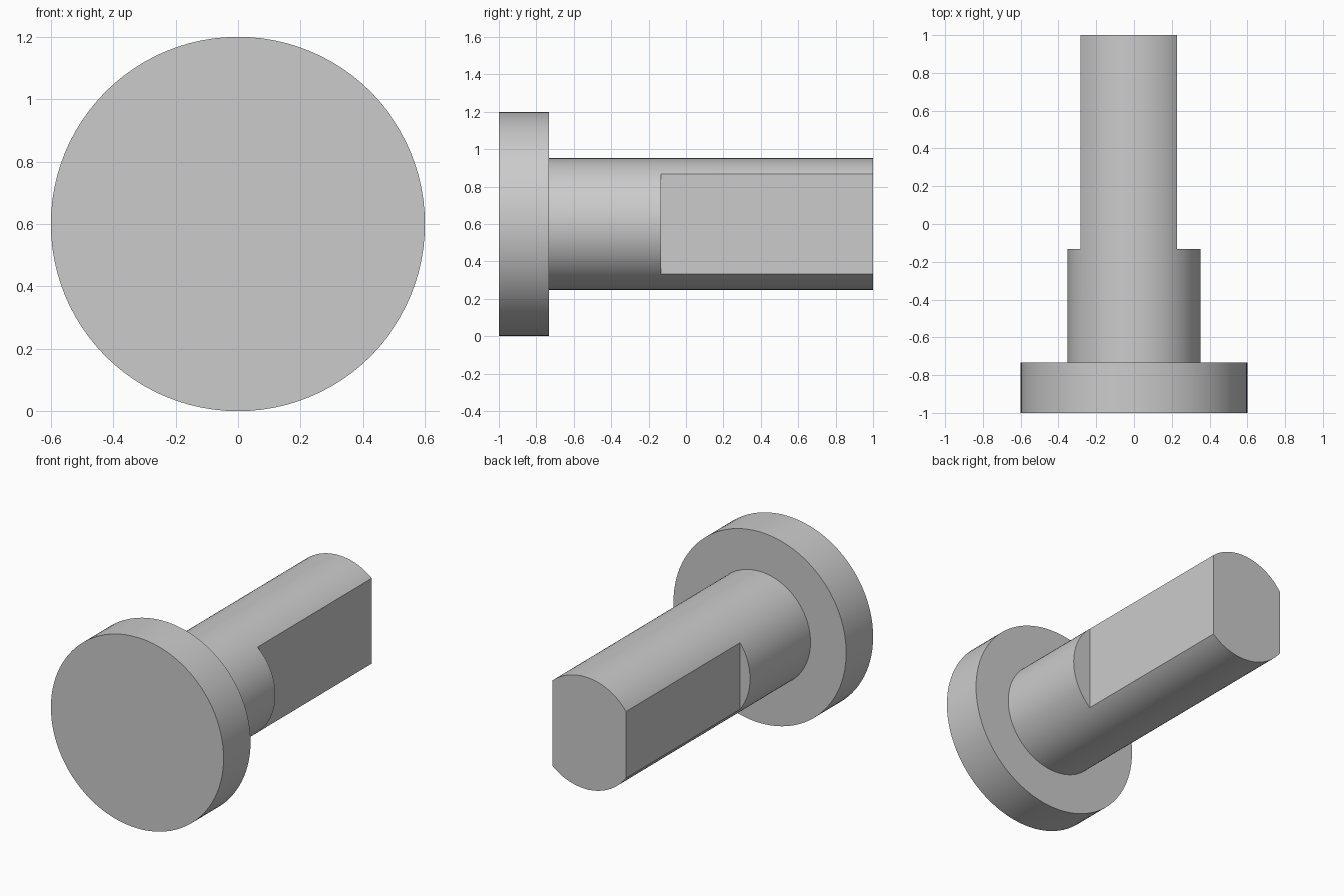
import bpy, bmesh, math
from mathutils import Matrix

cube = bpy.data.objects.get("Cube")
if cube:
    bpy.data.objects.remove(cube, do_unlink=True)

SEGMENTS = 96
AXIS_Z = 0.6
HEAD_RADIUS, SHAFT_RADIUS = 0.6, 0.352
FRONT, HEAD_BACK, FLAT_START, BACK = -1.0, -0.733, -0.133, 1.0
FLAT_LEFT, FLAT_RIGHT = 0.228, -0.283

grey = bpy.data.materials.new("plain grey")
grey.use_nodes = True
colour = (0.6, 0.6, 0.6, 1)
grey.diffuse_color = colour
grey.node_tree.nodes["Principled BSDF"].inputs["Base Color"].default_value = colour


def add_object(name, bm):
    bmesh.ops.recalc_face_normals(bm, faces=bm.faces)
    mesh = bpy.data.meshes.new(name)
    bm.to_mesh(mesh)
    bm.free()
    mesh.materials.append(grey)
    obj = bpy.data.objects.new(name, mesh)
    bpy.context.collection.objects.link(obj)
    return obj


def flat_cutter(name, x_inner, x_outer):
    """Box that removes one side of the shaft from the shoulder to past the end."""
    y_end = BACK + 0.2
    size = (abs(x_outer - x_inner), y_end - FLAT_START, 1.0)
    centre = ((x_inner + x_outer) / 2, (FLAT_START + y_end) / 2, AXIS_Z)
    bm = bmesh.new()
    bmesh.ops.create_cube(bm, size=1,
                          matrix=Matrix.Translation(centre) @ Matrix.Diagonal((*size, 1)))
    cutter = add_object(name, bm)
    cutter.hide_render = True
    return cutter


# Round head and shaft, turned from one stepped profile about the y axis
bm = bmesh.new()
profile = [(HEAD_RADIUS, FRONT), (HEAD_RADIUS, HEAD_BACK),
           (SHAFT_RADIUS, HEAD_BACK), (SHAFT_RADIUS, BACK)]
rings = []
for radius, y in profile:
    angles = [2 * math.pi * i / SEGMENTS for i in range(SEGMENTS)]
    rings.append([bm.verts.new((radius * math.cos(a), y, AXIS_Z + radius * math.sin(a)))
                  for a in angles])
for near, far in zip(rings, rings[1:]):
    for i in range(SEGMENTS):
        j = (i + 1) % SEGMENTS
        bm.faces.new((near[i], near[j], far[j], far[i]))
bm.faces.new(rings[0])
bm.faces.new(rings[-1])
pin = add_object("headed_pin", bm)

# Two unequal flats milled along the shaft
bpy.context.view_layer.objects.active = pin
pin.select_set(True)
for name, inner, outer in (("left_flat_cutter", FLAT_LEFT, 0.5),
                           ("right_flat_cutter", FLAT_RIGHT, -0.5)):
    cutter = flat_cutter(name, inner, outer)
    cut = pin.modifiers.new(name, 'BOOLEAN')
    cut.operation = 'DIFFERENCE'
    cut.solver = 'EXACT'
    cut.object = cutter
    bpy.ops.object.modifier_apply(modifier=cut.name)
    bpy.data.objects.remove(cutter, do_unlink=True)

bpy.ops.object.shade_smooth_by_angle(angle=math.radians(25))
